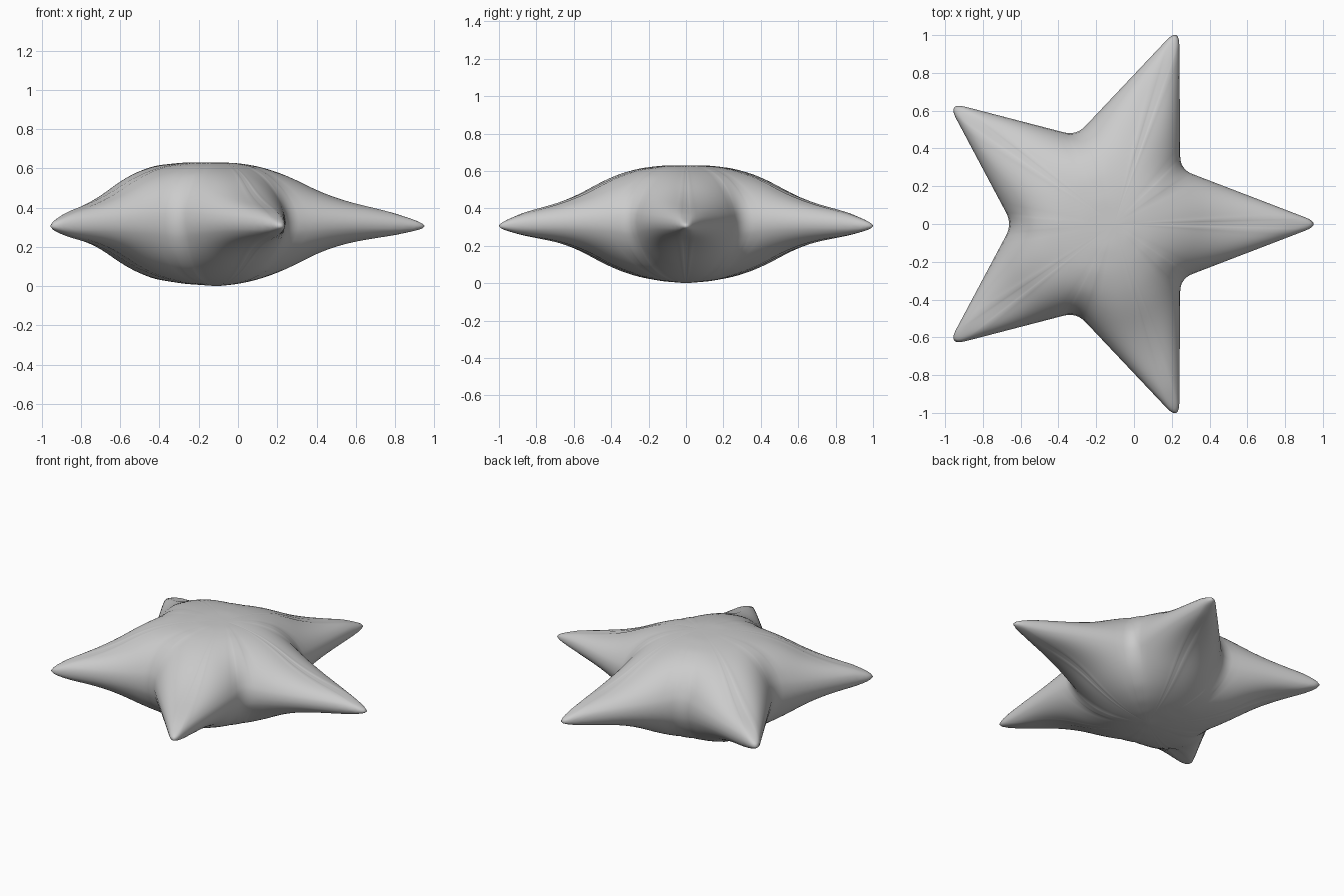
import bpy, bmesh, math
from mathutils import Vector

if "Cube" in bpy.data.objects:
    bpy.data.objects.remove(bpy.data.objects["Cube"])

MID = 0.315
BODY = Vector((-0.153, 0))      # centre of the inner corners
APEX = Vector((-0.105, 0))      # highest point of the dome
TIPS = Vector((-0.10, 0))       # centre of the arm tips
SPINE = [(0, .315), (.1, .309), (.2, .29), (.3, .258), (.4, .213), (.5, .16), (.6, .122),
         (.7, .095), (.8, .076), (.9, .056), (1.0, .028), (1.07, .006), (1.3, .006)]


def spine_height(r):
    r = max(0, r)
    for (a, ha), (b, hb) in zip(SPINE, SPINE[1:]):
        if r <= b:
            return ha + (hb - ha) * (r - a) / (b - a)
    return 0.006


def polar(c, r, deg):
    a = math.radians(deg)
    return c + Vector((math.cos(a), math.sin(a))) * r


# Star outline with rounded tips and inner corners
corners = []
for k in range(5):
    corners.append((polar(TIPS, 1.098, 72 * k), 0.10))
    corners.append((polar(BODY, 0.492, 72 * k + 36), 0.07))
outline = []
for i, (p, cut) in enumerate(corners):
    prev, pcut = corners[i - 1]
    nxt, ncut = corners[(i + 1) % 10]
    a = p + (prev - p).normalized() * cut
    b = p + (nxt - p).normalized() * cut
    for j in range(9):
        t = j / 8
        outline.append(a * (1 - t) ** 2 + p * 2 * t * (1 - t) + b * t * t)
    end = nxt + (p - nxt).normalized() * ncut
    for j in range(1, 10):
        outline.append(b.lerp(end, j / 10))
n = len(outline)
segs = [(outline[i].x, outline[i].y, outline[(i + 1) % n].x - outline[i].x,
         outline[(i + 1) % n].y - outline[i].y) for i in range(n)]


def edge_distance(p):
    best = 9.0
    for x, y, dx, dy in segs:
        px, py = p.x - x, p.y - y
        t = max(0, min(1, (px * dx + py * dy) / (dx * dx + dy * dy)))
        best = min(best, (px - t * dx) ** 2 + (py - t * dy) ** 2)
    return math.sqrt(best)


def height(p):
    d = p - APEX
    r = d.length
    half_width = max(0.03, 0.37 * (1.09 - r))
    q = min(1, edge_distance(p) / half_width)
    # the lobes away from +x are plumper
    plump = 0.07 * (1 - d.x / max(r, 1e-6)) * math.sin(math.pi * min(1, r / 1.05))
    return spine_height(r - plump) * (1 - (1 - q) ** 2.8) ** 0.55


def middle(p):
    r = min(1, (p - APEX).length / 1.05)
    return MID + 0.012 * math.sin(math.pi * r) - 0.009 * r ** 4


# Puffed body: concentric rings, top and bottom halves sharing the rim
RINGS = 34
bm = bmesh.new()
rim = [bm.verts.new((p.x, p.y, middle(p))) for p in outline]
top_rings, low_rings = [rim], [rim]
for k in range(1, RINGS):
    s = math.cos(k / RINGS * math.pi / 2)
    s = 0.6 * s + 0.4 * (1 - k / RINGS)
    top, low = [], []
    for o in outline:
        p = APEX.lerp(o, s)
        h, m = height(p), middle(p)
        top.append(bm.verts.new((p.x, p.y, m + h)))
        low.append(bm.verts.new((p.x, p.y, m - h)))
    top_rings.append(top)
    low_rings.append(low)
for rings, z in ((top_rings, 0.63), (low_rings, 0.0)):
    for a, b in zip(rings, rings[1:]):
        for i in range(n):
            j = (i + 1) % n
            bm.faces.new((a[i], a[j], b[j], b[i]))
    c = bm.verts.new((APEX.x, APEX.y, z))
    for i in range(n):
        bm.faces.new((rings[-1][i], rings[-1][(i + 1) % n], c))

# Soften the slopes slightly while keeping the rim
inner = [v for ring in top_rings[3:] + low_rings[3:] for v in ring]
for _ in range(4):
    bmesh.ops.smooth_vert(bm, verts=inner, factor=0.5,
                          use_axis_x=False, use_axis_y=False, use_axis_z=True)
bmesh.ops.recalc_face_normals(bm, faces=bm.faces[:])
mesh = bpy.data.meshes.new("puffy_star")
bm.to_mesh(mesh)
bm.free()
star = bpy.data.objects.new("puffy_star", mesh)
bpy.context.collection.objects.link(star)
for f in mesh.polygons:
    f.use_smooth = True
